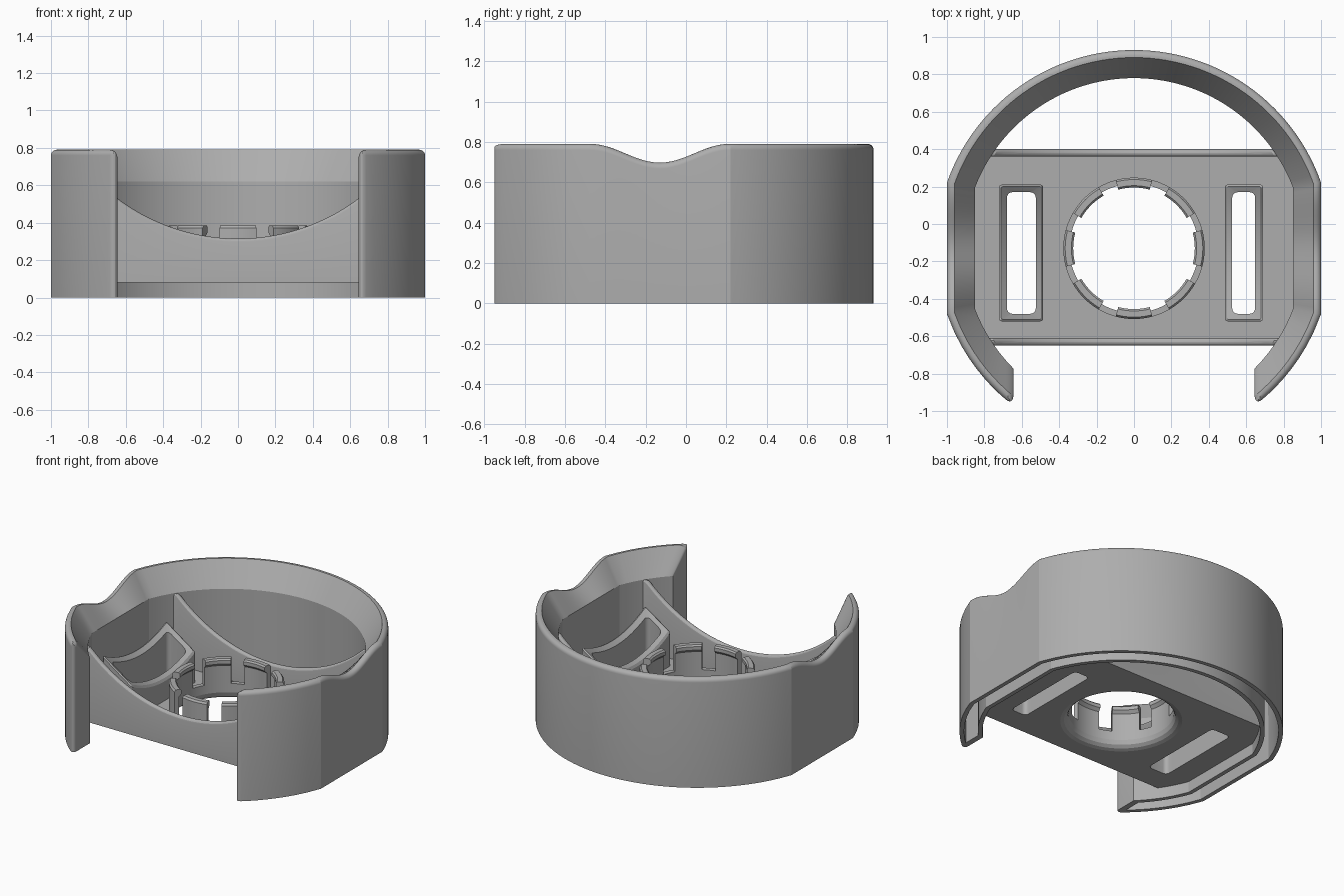
import bpy, bmesh
from math import sin, cos, pi, sqrt, acos, radians

cube = bpy.data.objects.get("Cube")
if cube:
    bpy.data.objects.remove(cube)

GREY = (0.42, 0.42, 0.42, 1)
mat = bpy.data.materials.new("plain grey plastic")
mat.use_nodes = True
mat.diffuse_color = GREY
mat.node_tree.nodes["Principled BSDF"].inputs["Base Color"].default_value = GREY

CY = -0.13                 # centre of the round body
R, HALF = 1.06, 1.0        # body radius, and where its sides are cut flat
TOP, LEDGE = 0.79, 0.62    # rim height, foot of the sloped seat
TIP, ROUND = 0.645, 0.04   # arm end position and its rounding
FLOOR, DECK = 0.08, 0.11   # underside and top of the floor


def finish(name, bm):
    bmesh.ops.remove_doubles(bm, verts=bm.verts, dist=1e-5)
    bmesh.ops.recalc_face_normals(bm, faces=bm.faces)
    me = bpy.data.meshes.new(name)
    bm.to_mesh(me)
    bm.free()
    me.materials.append(mat)
    ob = bpy.data.objects.new(name, me)
    bpy.context.collection.objects.link(ob)
    bpy.ops.object.select_all(action='DESELECT')
    ob.select_set(True)
    bpy.context.view_layer.objects.active = ob
    bpy.ops.object.shade_smooth_by_angle(angle=radians(18))
    return ob


def skin(bm, sections, loop=False):
    """Join closed sections, each a list of points, into a tube."""
    rows = [[bm.verts.new(p) for p in s] for s in sections]
    pairs = list(zip(rows, rows[1:])) + ([(rows[-1], rows[0])] if loop else [])
    for a, b in pairs:
        for j in range(len(a)):
            k = (j + 1) % len(a)
            bm.faces.new((a[j], a[k], b[k], b[j]))
    return rows


def seat_z(x):
    """Height of the concave seat across the body."""
    return 1.39 - sqrt(1.075 ** 2 - x * x)


# --- Hollow C-shaped wall -------------------------------------------------
def wall_section(h):
    outer = [(0, 0)]
    for i in range(7):
        a = i * pi / 12
        outer.append((0.03 - 0.03 * cos(a), h - 0.03 + 0.03 * sin(a)))
    outer += [(0.04, h), (0.15, LEDGE), (0.15, 0)]
    hollow = [(0.12, 0), (0.12, 0.59), (0.035, 0.655), (0.03, 0)]
    return outer, hollow


def wall_point(kind, t, d):
    """Plan position on the outline moved inwards by d."""
    r, w = R - d, HALF - d
    if kind == "arm":
        x = TIP + ROUND + (w - TIP - ROUND) * t
        return x, CY - sqrt(r * r - x * x)
    if kind == "side":
        return w, CY + t * sqrt(r * r - w * w)
    a = acos(w / r)
    a += (pi / 2 - a) * t
    return r * cos(a), CY + r * sin(a)


def station(kind, t):
    h = TOP - (0.093 * cos(pi * t / 2) ** 2 if kind == "side" else 0)
    outer, hollow = wall_section(h)
    pts = []
    if kind == "tip":
        inset, x = ROUND * (1 - cos(t)), TIP + ROUND * (1 - sin(t))
        for d, z in outer:
            d, z = max(d, inset), min(z, TOP - inset)
            pts.append((x, CY - sqrt((R - d) ** 2 - x * x), z))
        kind, t = "arm", 0
    else:
        pts = [(*wall_point(kind, t, d), z) for d, z in outer]
    return pts + [(*wall_point(kind, t, d), z) for d, z in hollow]


path = [("tip", pi / 2 - i * pi / 12) for i in range(6)]
path += [("arm", i / 8) for i in range(8)]
path += [("side", -1 + i / 12) for i in range(25)]
path += [("back", i / 28) for i in range(1, 29)]
half = [station(*p) for p in path]
other = [[(-x, y, z) for x, y, z in s] for s in half[-2::-1]]

bm = bmesh.new()
rows = skin(bm, half + other)
n_out = len(wall_section(TOP)[0])
for row in (rows[0], rows[-1]):
    out, hol = row[:n_out], row[n_out:]
    bm.faces.new(out)                                  # end face
    bm.faces.new(hol)                                  # end of the cavity
    bm.faces.new((out[0], out[-1], hol[0], hol[-1]))   # its lower edge
finish("outer_wall", bm)


# --- Floor with openings --------------------------------------------------
def rounded_rect(x0, x1, y0, y1, r, along=16):
    """Rounded rectangle with its long sides divided."""
    pts = []
    corners = [(x1 - r, y1 - r), (x0 + r, y1 - r), (x0 + r, y0 + r), (x1 - r, y0 + r)]
    for q, (cx, cy) in enumerate(corners):
        for i in range(7):
            a = q * pi / 2 + i * pi / 12
            pts.append((cx + r * cos(a), cy + r * sin(a)))
        if q in (1, 3):
            ya, yb = (y1 - r, y0 + r) if q == 1 else (y0 + r, y1 - r)
            x = x0 if q == 1 else x1
            pts += [(x, ya + (yb - ya) * i / along) for i in range(1, along)]
    return pts


def inner_x(y, d=0.135):
    return min(HALF - d, sqrt((R - d) ** 2 - (y - CY) ** 2))


SLOTS = {"left": (0.525, 0.648, 0.487, 0.69), "right": (-0.68, -0.525, -0.72, -0.487)}
Y_FRONT, Y_BACK = -0.65, 0.40

ys = [Y_FRONT + (Y_BACK - Y_FRONT) * i / 30 for i in range(31)]
loops = [[(inner_x(y), y) for y in ys] + [(-inner_x(y), y) for y in reversed(ys)]]
loops.append([(0.4 * cos(i * pi / 36), CY + 0.4 * sin(i * pi / 36)) for i in range(72)])
for x0, x1, _, _ in SLOTS.values():
    loops.append(rounded_rect(x0, x1, -0.48, 0.17, 0.03))

bm = bmesh.new()
edges = []
for loop in loops:
    vs = [bm.verts.new((x, y, FLOOR)) for x, y in loop]
    edges += [bm.edges.new((vs[i - 1], vs[i])) for i in range(len(vs))]
bmesh.ops.triangle_fill(bm, edges=edges, use_beauty=True, normal=(0, 0, 1))
ext = bmesh.ops.extrude_face_region(bm, geom=bm.faces[:], use_keep_orig=True)
for v in ext["geom"]:
    if isinstance(v, bmesh.types.BMVert):
        v.co.z = DECK
finish("floor", bm)


# --- Raised frames around the slots --------------------------------------
def frame_z(x, y):
    return seat_z(x) - 0.08 - 0.09 * (1 - ((y - CY) / 0.365) ** 2)


for side, (x0, x1, f0, f1) in SLOTS.items():
    hole = rounded_rect(x0, x1, -0.48, 0.17, 0.03)
    rim = rounded_rect(f0, f1, -0.52, 0.21, 0.012)
    lip = rounded_rect(f0 + 0.01, f1 - 0.01, -0.51, 0.2, 0.01)
    sections = []
    for (hx, hy), (rx, ry), (lx, ly) in zip(hole, rim, lip):
        sections.append([(hx, hy, FLOOR), (hx, hy, frame_z(hx, hy)),
                         (lx, ly, frame_z(lx, ly)), (rx, ry, frame_z(rx, ry) - 0.012),
                         (rx, ry, FLOOR + 0.01)])
    bm = bmesh.new()
    skin(bm, sections, loop=True)
    finish(side + "_slot_frame", bm)


# --- Concave cross walls --------------------------------------------------
for name, y0, y1 in (("front_cross_wall", Y_FRONT, -0.61), ("back_cross_wall", 0.36, Y_BACK)):
    sections = []
    for i in range(49):
        t = -1 + i / 24
        prof = [(y0, None), (y1, None)]
        prof += [((y0 + y1) / 2 + 0.02 * cos(k * pi / 8), 0.02 * sin(k * pi / 8) - 0.02)
                 for k in range(9)]
        sec = []
        for y, dz in prof:
            x = t * inner_x(y)
            sec.append((x, y, FLOOR if dz is None else min(seat_z(x), LEDGE) + dz))
        sections.append(sec)
    bm = bmesh.new()
    rows = skin(bm, sections)
    bm.faces.new(rows[0])
    bm.faces.new(rows[-1])
    finish(name, bm)


# --- Hub: flared collar and eight snap tabs -------------------------------
def turn(bm, profile, a0, a1, steps, full=False):
    angles = [a0 + (a1 - a0) * i / steps for i in range(steps if full else steps + 1)]
    rows = skin(bm, [[(r * cos(a), CY + r * sin(a), z) for r, z in profile]
                     for a in angles], loop=full)
    if not full:
        bm.faces.new(rows[0])
        bm.faces.new(rows[-1])


bm = bmesh.new()
turn(bm, [(0.4, FLOOR), (0.375, 0.088), (0.355, 0.105), (0.345, 0.135), (0.345, 0.2),
          (0.378, 0.2), (0.378, DECK), (0.4, DECK)], 0, 2 * pi, 72, full=True)
finish("hub_collar", bm)

bm = bmesh.new()
for k in range(8):
    mid = k * pi / 4
    turn(bm, [(0.345, 0.2), (0.345, 0.33), (0.325, 0.35), (0.325, 0.375), (0.335, 0.385),
              (0.368, 0.385), (0.378, 0.372), (0.378, 0.2)],
         mid - radians(15), mid + radians(15), 8)
finish("hub_tabs", bm)
